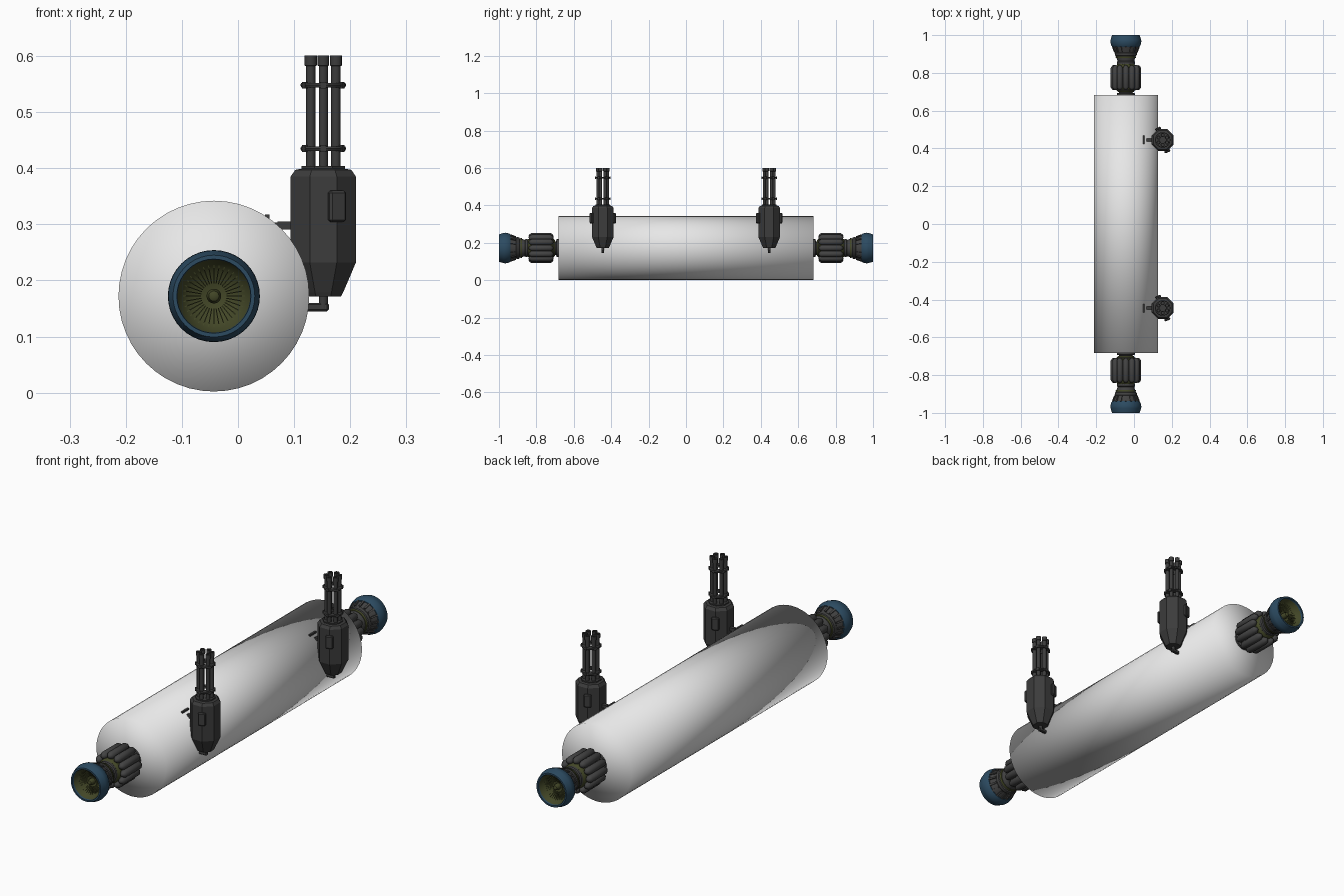
import bpy, bmesh, math
from mathutils import Matrix, Vector

if "Cube" in bpy.data.objects:
    bpy.data.objects.remove(bpy.data.objects["Cube"])


def mat(name, c):
    m = bpy.data.materials.new(name)
    m.diffuse_color = (*c, 1)
    m.use_nodes = True
    m.node_tree.nodes["Principled BSDF"].inputs["Base Color"].default_value = m.diffuse_color
    return m


LIGHT = mat("light grey", (0.8, 0.8, 0.8))
GUN = mat("gun grey", (0.045, 0.045, 0.045))
STEEL = mat("engine grey", (0.055, 0.055, 0.055))
BLUE = mat("dark blue", (0.025, 0.07, 0.12))
OLIVE = mat("olive", (0.055, 0.062, 0.02))


def finish(name, bm, material, smooth):
    bmesh.ops.recalc_face_normals(bm, faces=bm.faces)
    me = bpy.data.meshes.new(name)
    bm.to_mesh(me)
    bm.free()
    me.materials.append(material)
    ob = bpy.data.objects.new(name, me)
    bpy.context.collection.objects.link(ob)
    if smooth:
        bpy.ops.object.select_all(action='DESELECT')
        ob.select_set(True)
        bpy.context.view_layer.objects.active = ob
        bpy.ops.object.shade_smooth_by_angle(angle=math.radians(smooth))
    return ob


def add_lathe(bm, profile, n, mx, turn=0.0):
    """Revolve (radius, height) points round local z; radius 0 makes a pole."""
    rings = []
    for r, h in profile:
        if r == 0:
            rings.append([bm.verts.new(mx @ Vector((0, 0, h)))] * n)
        else:
            rings.append([bm.verts.new(mx @ Vector((r * math.cos(a), r * math.sin(a), h)))
                          for a in (turn + math.tau * i / n for i in range(n))])
    for a, b in zip(rings, rings[1:]):
        for i in range(n):
            j = (i + 1) % n
            vs = list(dict.fromkeys((a[i], a[j], b[j], b[i])))
            if len(vs) > 2:
                bm.faces.new(vs)


def lathe(name, profile, n, mx, material, smooth=0, turn=0.0):
    bm = bmesh.new()
    add_lathe(bm, profile, n, mx, turn)
    return finish(name, bm, material, smooth)


def add_box(bm, size, mx):
    bmesh.ops.create_cube(bm, size=1, matrix=mx @ Matrix.Diagonal((*size, 1)))


def rod(r, a, b):
    return [(0, a), (r, a), (r, b), (0, b)]


def ring_of(n, turn=0.0):
    return [Matrix.Rotation(turn + math.tau * i / n, 4, 'Z') for i in range(n)]


T = Matrix.Translation
AX, AZ = -0.043, 0.172

# main tank
tank = lathe("tank", rod(0.17, -0.683, 0.683), 48,
             T((AX, 0, AZ)) @ Matrix.Rotation(math.pi / 2, 4, 'X'), LIGHT, 180)

# engines, one at each end; local z points outward
for side, tag in ((1, "back"), (-1, "front")):
    M = T((AX, 0, AZ)) @ Matrix.Rotation(-side * math.pi / 2, 4, 'X')
    lathe(tag + "_flange", [(0, .67), (.047, .67), (.047, .692), (.036, .695),
                            (.036, .705), (.05, .708), (.05, .715), (0, .715)], 24, M, STEEL, 30)
    lathe(tag + "_core", [(0, .70), (.042, .70), (.053, .715), (.053, .835),
                          (.044, .85), (0, .85)], 24, M, OLIVE, 30)
    # cluster of rounded tanks
    bm = bmesh.new()
    for R in ring_of(12):
        add_lathe(bm, [(0, .708), (.009, .712), (.0165, .724), (.0165, .826),
                       (.009, .838), (0, .842)], 10, M @ R @ T((.064, 0, 0)))
    finish(tag + "_tank_cluster", bm, STEEL, 50)
    # flared bell
    lathe(tag + "_bell", [(0, .835), (.042, .84), (.048, .848), (.048, .858), (.044, .862),
                          (.052, .89), (.057, .892), (.059, .904), (.057, .908),
                          (.071, .945), (0, .945)], 32, M, STEEL, 30)
    lathe(tag + "_bell_band", [(.05, .878), (.0525, .878), (.0545, .886), (.05, .886)],
          32, M, OLIVE, 30)
    bm = bmesh.new()
    for R in ring_of(16):
        add_box(bm, (.005, .008, .032),
                M @ R @ T((.066, 0, .924)) @ Matrix.Rotation(.36, 4, 'Y'))
    finish(tag + "_bell_ribs", bm, STEEL, 0)
    # blue rim and olive dish
    lathe(tag + "_rim", [(.06, .938), (.072, .938), (.078, .947), (.082, .965), (.081, .975),
                         (.073, 1.0), (.066, 1.0), (.064, .985)], 40, M, BLUE, 30)
    lathe(tag + "_dish", [(.0665, .995), (.058, .975), (.045, .962), (.025, .953), (.013, .951),
                          (.013, .962), (.009, .975), (0, .98)], 36, M, OLIVE, 35)
    bm = bmesh.new()
    for R in ring_of(36):
        add_box(bm, (.04, .0018, .006),
                M @ R @ T((.042, 0, .963)) @ Matrix.Rotation(-.42, 4, 'Y'))
    finish(tag + "_dish_blades", bm, OLIVE, 0)

# rotary guns on the right side
for y, tag in ((-0.445, "front"), (0.445, "back")):
    M = T((0.152, y, 0))
    lathe(tag + "_gun_body", [(0, .171), (.034, .171), (.038, .178), (.063, .232), (.063, .385),
                              (.054, .397), (.042, .399), (.042, .404), (0, .404)],
          8, M, GUN, 0, math.pi / 8)
    bm = bmesh.new()
    for R in ring_of(6, math.pi / 6):
        add_lathe(bm, [(0, .40), (.0085, .40), (.0085, .582), (.011, .583),
                       (.011, .601), (.006, .601), (.006, .57), (0, .57)],
                  10, M @ R @ T((.026, 0, 0)))
    finish(tag + "_gun_barrels", bm, GUN, 40)
    # clamp rings
    bm = bmesh.new()
    for z in (.435, .548):
        add_lathe(bm, [(.017, z - .004), (.039, z - .004), (.041, z), (.039, z + .004),
                       (.017, z + .004), (.017, z - .004)], 18, M)
        for R in ring_of(6, math.pi / 6):
            add_box(bm, (.006, .01, .012), M @ R @ T((.038, 0, z)))
    finish(tag + "_barrel_clamps", bm, GUN, 30)
    # raised side panels
    for a, nm in ((-67.5, "_panel_a"), (112.5, "_panel_b")):
        bm = bmesh.new()
        add_box(bm, (.014, .032, .056),
                M @ Matrix.Rotation(math.radians(a), 4, 'Z') @ T((.064, 0, .332)))
        bmesh.ops.bevel(bm, geom=bm.edges[:], offset=.004, segments=1, affect='EDGES')
        finish(tag + nm, bm, GUN, 0)
    # bottom hook and upper mount
    lathe(tag + "_hook_post", rod(.008, .15, .175), 10, M, GUN, 40)
    bm = bmesh.new()
    add_box(bm, (.062, .014, .015), T((.131, y, .1525)))
    bmesh.ops.bevel(bm, geom=bm.edges[:], offset=.003, segments=1, affect='EDGES')
    finish(tag + "_hook_arm", bm, GUN, 0)
    bm = bmesh.new()
    add_box(bm, (.03, .016, .014), T((.085, y, .298)))
    add_box(bm, (.014, .016, .03), T((.072, y, .288)))
    add_box(bm, (.008, .045, .02), T((.052, y, .307)))
    finish(tag + "_upper_mount", bm, GUN, 0)
